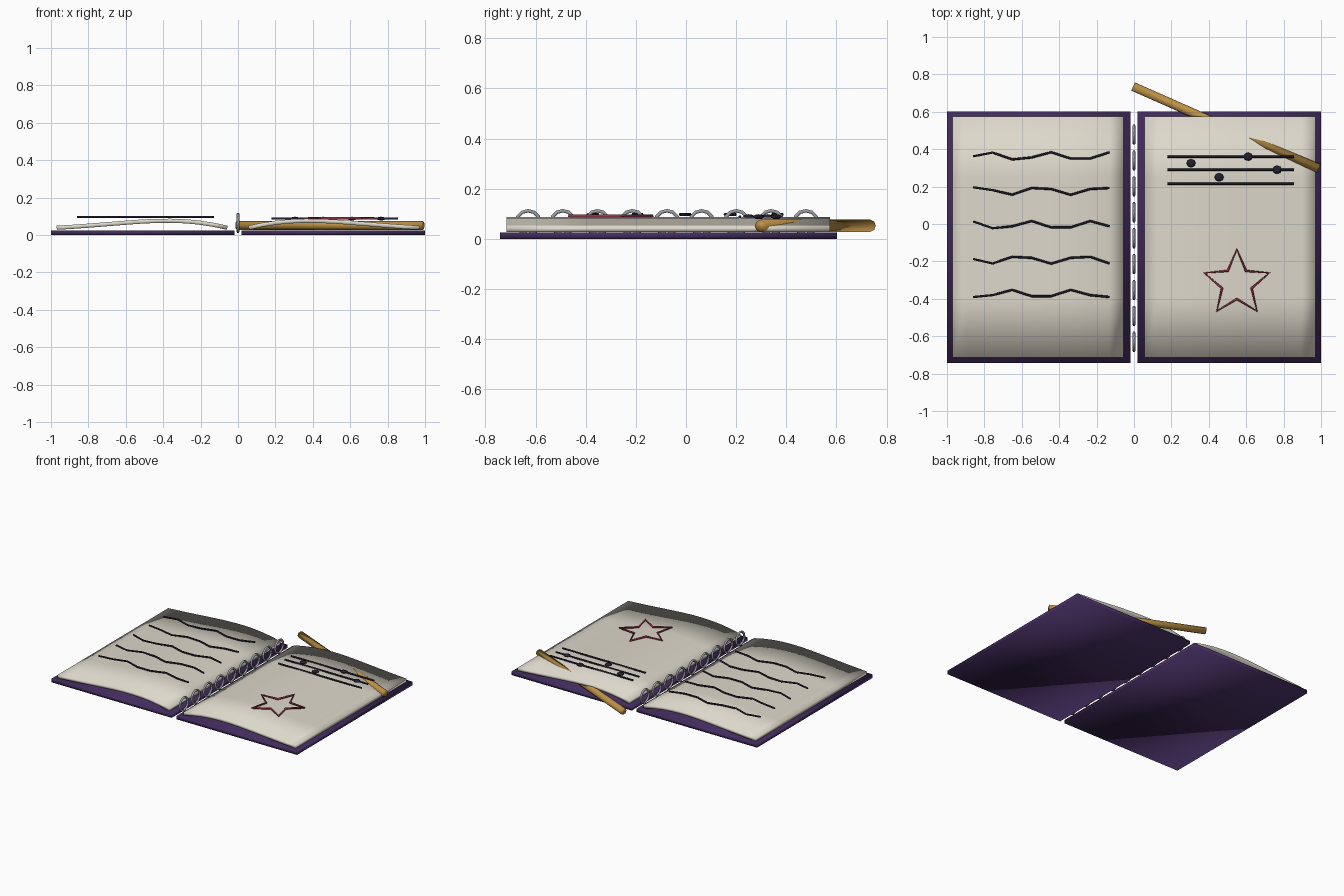
import bpy
import bmesh
from math import sin, cos, pi, hypot, atan2
from mathutils import Matrix

cube = bpy.data.objects.get("Cube")
if cube:
    bpy.data.objects.remove(cube, do_unlink=True)


def material(name, color, metallic=0.0):
    m = bpy.data.materials.new(name)
    m.use_nodes = True
    m.diffuse_color = (*color, 1)
    m.node_tree.nodes["Principled BSDF"].inputs["Base Color"].default_value = (*color, 1)
    return m


PURPLE = material("cover purple", (0.055, 0.025, 0.11))
PAPER = material("paper cream", (0.73, 0.69, 0.6))
INK = material("dark ink", (0.018, 0.014, 0.028))
RED = material("star red", (0.32, 0.035, 0.07))
WOOD = material("pencil yellow", (0.5, 0.28, 0.06))
STEEL = material("ring grey", (0.33, 0.34, 0.38))


def add_object(name, data, mat):
    data.materials.append(mat)
    ob = bpy.data.objects.new(name, data)
    bpy.context.collection.objects.link(ob)
    return ob


def mesh_object(name, bm, mat):
    for f in bm.faces:
        f.smooth = True
    me = bpy.data.meshes.new(name)
    bm.to_mesh(me)
    bm.free()
    return add_object(name, me, mat)


def tube(name, points, radius, mat, cyclic=False, resolution=1):
    cu = bpy.data.curves.new(name, "CURVE")
    cu.dimensions = "3D"
    cu.bevel_depth = radius
    cu.bevel_resolution = resolution
    cu.use_fill_caps = True
    sp = cu.splines.new("POLY")
    sp.points.add(len(points) - 1)
    for p, co in zip(sp.points, points):
        p.co = (*co, 1)
    sp.use_cyclic_u = cyclic
    return add_object(name, cu, mat)


# Page arch: distance from the spine and height
ARCH = [(0.055, 0.05), (0.12, 0.064), (0.2, 0.077), (0.3, 0.086), (0.4, 0.088),
        (0.5, 0.084), (0.6, 0.077), (0.7, 0.069), (0.8, 0.061), (0.9, 0.054), (0.97, 0.05)]


def arch_height(d):
    for (a, za), (b, zb) in zip(ARCH, ARCH[1:]):
        if d <= b:
            return za + (zb - za) * (d - a) / (b - a)
    return ARCH[-1][1]


# Covers and arched page sheets
for side, label in ((-1, "right"), (1, "left")):
    bm = bmesh.new()
    bmesh.ops.create_cube(bm, size=1, matrix=Matrix.Translation((side * 0.51, -0.07, 0.0125))
                          @ Matrix.Diagonal((0.98, 1.345, 0.025, 1)))
    mesh_object(label + "_cover", bm, PURPLE)

    bm = bmesh.new()
    bmesh.ops.create_grid(bm, x_segments=12, y_segments=4, size=1)
    for v in bm.verts:
        x = side * 0.5125 + v.co.x * 0.4575
        v.co = (x, -0.07 + v.co.y * 0.645, arch_height(abs(x)))
    pages = mesh_object(label + "_pages", bm, PAPER)
    solid = pages.modifiers.new("thickness", "SOLIDIFY")
    solid.thickness = 0.022
    solid.offset = -1

# Binding rings along the spine
for i in range(9):
    y = -0.63 + i * 0.1385
    ring = [(0, y + 0.047 * sin(a * pi / 6), 0.065 + 0.047 * cos(a * pi / 6)) for a in range(12)]
    tube(f"binding_ring_{i + 1}", ring, 0.008, STEEL, cyclic=True)

# Handwritten wavy lines
for k in range(5):
    line = [(-0.86 + i * 0.1043, 0.362 - k * 0.184 + 0.022 * sin(2 * i + k), 0.097)
            for i in range(8)]
    tube(f"writing_line_{k + 1}", line, 0.006, INK)

# Music staff and notes
for k, y in enumerate((0.36, 0.29, 0.215)):
    tube(f"staff_line_{k + 1}", [(0.18, y, 0.088), (0.855, y, 0.088)], 0.006, INK)
for k, (x, y) in enumerate(((0.305, 0.325), (0.455, 0.25), (0.61, 0.36), (0.765, 0.29))):
    bm = bmesh.new()
    bmesh.ops.create_uvsphere(bm, u_segments=8, v_segments=6, radius=0.025,
                              matrix=Matrix.Translation((x, y, 0.088)) @ Matrix.Diagonal((1, 0.9, 0.4, 1)))
    mesh_object(f"music_note_{k + 1}", bm, INK)

# Star doodle
star = []
for i in range(10):
    r = 0.083 if i % 2 else 0.182
    star.append((0.55 + r * sin(i * pi / 5), -0.318 + r * cos(i * pi / 5), 0.09))
tube("star_doodle", star, 0.007, RED, cyclic=True)

# Pencil passing beneath the page arch
start, end = (-0.005, 0.735), (0.988, 0.297)
dx, dy = end[0] - start[0], end[1] - start[1]
bm = bmesh.new()
place = (Matrix.Translation(((start[0] + end[0]) / 2, (start[1] + end[1]) / 2, 0.052))
         @ Matrix.Rotation(atan2(dy, dx), 4, "Z") @ Matrix.Rotation(pi / 2, 4, "Y"))
bmesh.ops.create_cone(bm, cap_ends=True, segments=8, radius1=0.024, radius2=0.024,
                      depth=hypot(dx, dy), matrix=place)
mesh_object("pencil", bm, WOOD)
